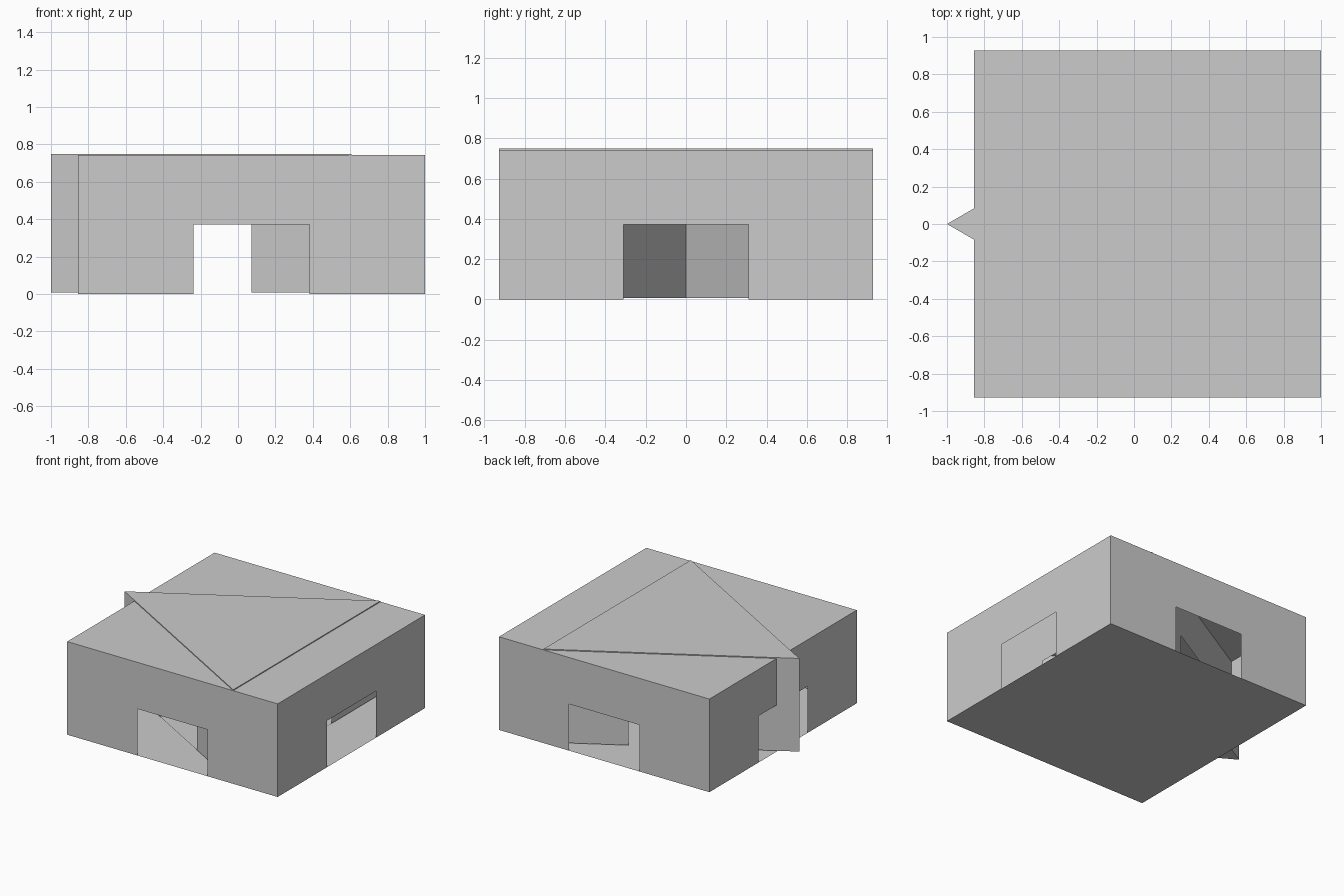
import bpy
import bmesh
from math import cos, sin, pi
from mathutils import Vector

if "Cube" in bpy.data.objects:
    bpy.data.objects.remove(bpy.data.objects["Cube"])

SIDE = 2 / (0.5 + 3 ** -0.5)   # shared wall length of both rooms
HEIGHT = 0.4 * SIDE
LIFT = 0.004 * SIDE            # the inner room sits just above the floor
CENTRE = 1 - SIDE / 2


def room(name, sides, radius, turn, z0):
    """Thin-walled closed room with a doorway in the middle third of each wall."""
    z1, door = z0 + HEIGHT, z0 + HEIGHT / 2
    ring = [Vector((radius * cos(turn + 2 * pi * i / sides),
                    radius * sin(turn + 2 * pi * i / sides), 0))
            for i in range(sides)]
    bm = bmesh.new()

    def face(points):
        bm.faces.new([bm.verts.new(p) for p in points])

    # walls: each one an outline notched by its doorway
    floor = []
    for i, a in enumerate(ring):
        b = ring[(i + 1) % sides]
        outline = [(0, z0), (1 / 3, z0), (1 / 3, door), (2 / 3, door),
                   (2 / 3, z0), (1, z0), (1, z1), (0, z1)]
        face([(*a.lerp(b, t).xy, z) for t, z in outline])
        floor += [(*a.lerp(b, t).xy, z0) for t in (0, 1 / 3, 2 / 3)]
    # roof and floor
    face([(p.x, p.y, z1) for p in ring])
    face(floor[::-1])

    bmesh.ops.remove_doubles(bm, verts=bm.verts, dist=1e-5)
    mesh = bpy.data.meshes.new(name)
    bm.to_mesh(mesh)
    bm.free()
    obj = bpy.data.objects.new(name, mesh)
    obj.location.x = CENTRE
    bpy.context.collection.objects.link(obj)
    return obj


# square outer room
room("square_room", 4, SIDE / 2 ** 0.5, pi / 4, 0)
# triangular inner room, its point poking out through the left wall
room("triangular_room", 3, SIDE / 3 ** 0.5, pi, LIFT)
